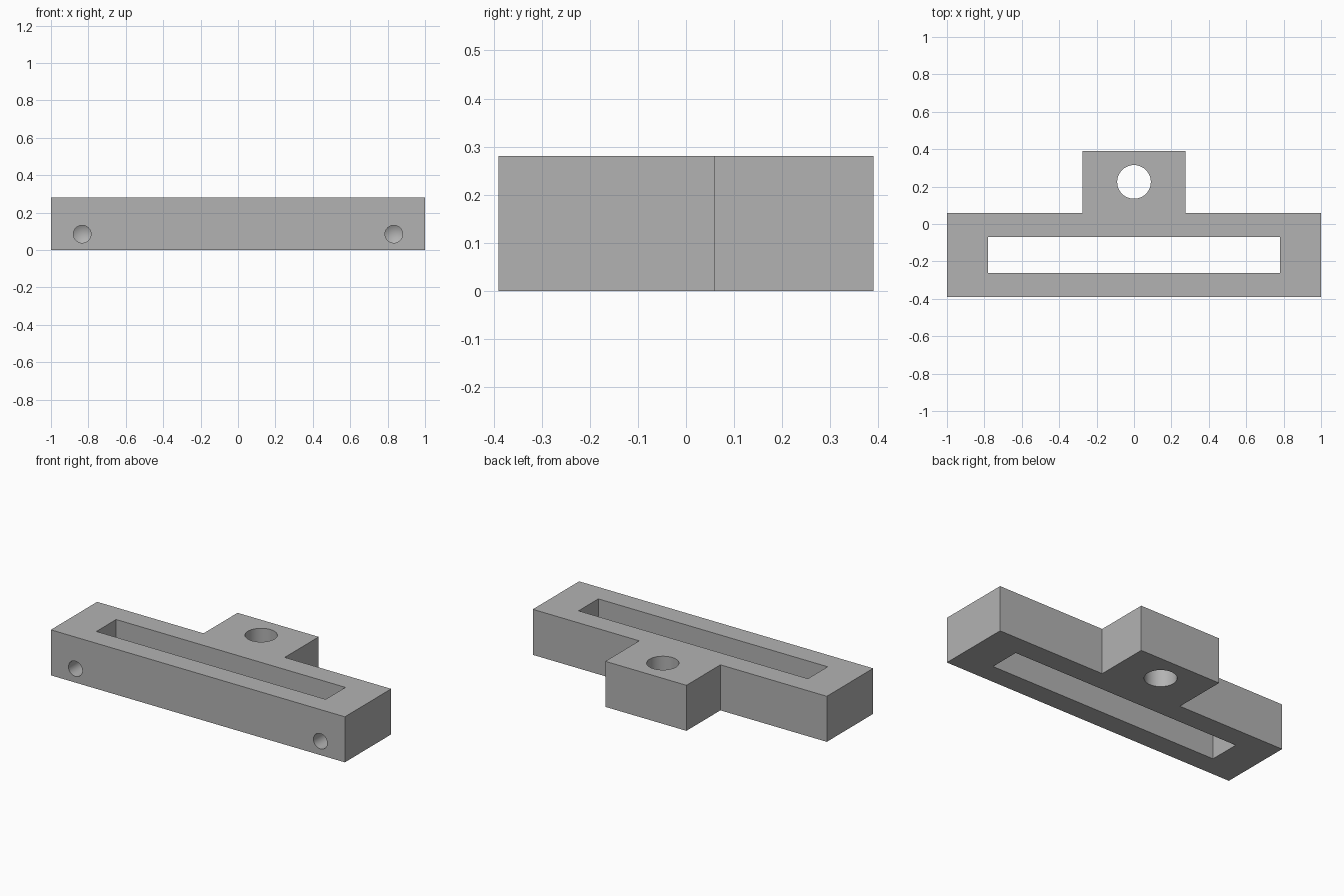
import bpy
import bmesh
import math
from mathutils import Matrix, Vector

if "Cube" in bpy.data.objects:
    bpy.data.objects.remove(bpy.data.objects["Cube"], do_unlink=True)

HEIGHT = 0.28
FRONT, SHOULDER, BACK = -0.39, 0.06, 0.39

grey = bpy.data.materials.new("plain grey")
grey.use_nodes = True
grey.diffuse_color = (0.45, 0.45, 0.45, 1)
grey.node_tree.nodes["Principled BSDF"].inputs["Base Color"].default_value = grey.diffuse_color


def make_object(name, bm):
    bmesh.ops.recalc_face_normals(bm, faces=bm.faces)
    mesh = bpy.data.meshes.new(name)
    bm.to_mesh(mesh)
    bm.free()
    mesh.materials.append(grey)
    obj = bpy.data.objects.new(name, mesh)
    bpy.context.collection.objects.link(obj)
    return obj


def prism(name, outline, bottom, top):
    """Extrude an outline in the ground plane upwards."""
    bm = bmesh.new()
    face = bm.faces.new([bm.verts.new((x, y, bottom)) for x, y in outline])
    side = bmesh.ops.extrude_face_region(bm, geom=[face])["geom"]
    moved = [v for v in side if isinstance(v, bmesh.types.BMVert)]
    bmesh.ops.translate(bm, verts=moved, vec=(0, 0, top - bottom))
    return make_object(name, bm)


def drill(name, profile, matrix, sides=48):
    """Spin a (radius, depth) profile around its axis."""
    bm = bmesh.new()
    verts = [bm.verts.new((r, 0, d)) for r, d in profile]
    edges = [bm.edges.new(pair) for pair in zip(verts, verts[1:])]
    bmesh.ops.spin(bm, geom=verts + edges, cent=(0, 0, 0), axis=(0, 0, 1),
                   angle=math.tau, steps=sides)
    bmesh.ops.remove_doubles(bm, verts=bm.verts, dist=0.0001)
    bm.transform(matrix)
    return make_object(name, bm)


# T-shaped body, mirrored from its right half
half = [(1, FRONT), (1, SHOULDER), (0.276, SHOULDER), (0.276, BACK)]
body = prism("slotted_bracket", half + [(-x, y) for x, y in reversed(half)], 0, HEIGHT)

# Long through slot
slot = prism("slot_cutter", [(-0.78, -0.262), (0.78, -0.262), (0.78, -0.07), (-0.78, -0.07)],
             -0.1, HEIGHT + 0.1)

# Through hole in the tab
tab_hole = drill("tab_hole_cutter", [(0, -0.1), (0.09, -0.1), (0.09, 0.4), (0, 0.4)],
                 Matrix.Translation((0, 0.225, 0)))

# Blind holes with pointed ends in the front face
cutters = [slot, tab_hole]
for label, side in (("left", 1), ("right", -1)):
    place = Matrix.Translation(Vector((side * 0.833, FRONT, 0.085)))
    place @= Matrix.Rotation(-math.pi / 2, 4, "X")
    cutters.append(drill(label + "_screw_hole_cutter",
                         [(0, -0.05), (0.047, -0.05), (0.047, 0.27), (0, 0.298)], place))

# Cut everything, then drop the cutters
bpy.context.view_layer.objects.active = body
for cutter in cutters:
    cutter.hide_render = True
    mod = body.modifiers.new(cutter.name, "BOOLEAN")
    mod.operation = "DIFFERENCE"
    mod.solver = "EXACT"
    mod.object = cutter
    bpy.ops.object.modifier_apply(modifier=mod.name)
    bpy.data.objects.remove(cutter, do_unlink=True)

# Smooth hole walls, sharp edges elsewhere
bpy.ops.object.select_all(action="DESELECT")
body.select_set(True)
bpy.ops.object.shade_smooth_by_angle(angle=math.radians(25))
